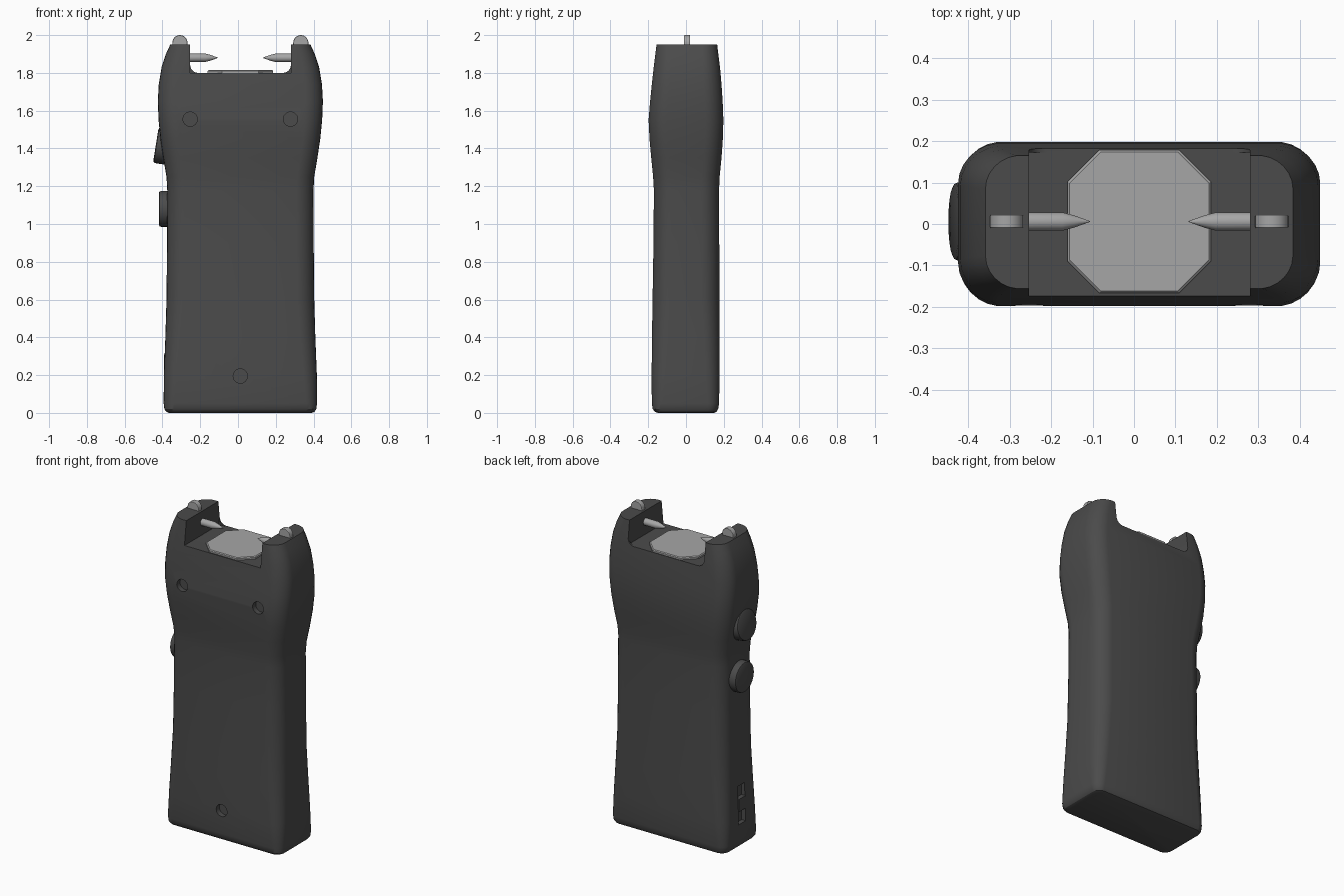
import bpy, bmesh, math
from mathutils import Matrix, Vector

if "Cube" in bpy.data.objects:
    bpy.data.objects.remove(bpy.data.objects["Cube"])

CX, CY = 0.0125, 0.006   # axis of symmetry


def material(name, v):
    m = bpy.data.materials.new(name)
    m.diffuse_color = (v, v, v, 1)
    m.use_nodes = True
    m.node_tree.nodes["Principled BSDF"].inputs["Base Color"].default_value = m.diffuse_color
    return m


dark = material("dark_plastic", 0.07)
metal = material("metal", 0.38)


def make(name, bm, mat=None, smooth=30):
    bmesh.ops.recalc_face_normals(bm, faces=bm.faces)
    me = bpy.data.meshes.new(name)
    bm.to_mesh(me)
    bm.free()
    ob = bpy.data.objects.new(name, me)
    bpy.context.collection.objects.link(ob)
    if mat:
        me.materials.append(mat)
    if smooth:
        shade(ob, smooth)
    return ob


def shade(ob, angle):
    bpy.ops.object.select_all(action='DESELECT')
    ob.select_set(True)
    bpy.context.view_layer.objects.active = ob
    bpy.ops.object.shade_smooth_by_angle(angle=math.radians(angle))


def loft(name, rings, mat=None, smooth=30):
    bm = bmesh.new()
    vs = [[bm.verts.new(p) for p in r] for r in rings]
    n = len(vs[0])
    for a, b in zip(vs, vs[1:]):
        for i in range(n):
            j = (i + 1) % n
            bm.faces.new((a[i], a[j], b[j], b[i]))
    bm.faces.new(vs[0][::-1])
    bm.faces.new(vs[-1])
    return make(name, bm, mat, smooth)


def box(name, lo, hi, mat=None):
    lo, hi = Vector(lo), Vector(hi)
    bm = bmesh.new()
    bmesh.ops.create_cube(bm, size=1, matrix=Matrix.Translation((lo + hi) / 2)
                          @ Matrix.Diagonal((*(hi - lo), 1)))
    return make(name, bm, mat, 0)


def turned(name, profile, matrix, mat=None, n=24):
    # stack of (radius, height) circles around local z
    rings = [[matrix @ Vector((r * math.cos(2 * math.pi * i / n),
                               r * math.sin(2 * math.pi * i / n), h))
              for i in range(n)] for r, h in profile]
    return loft(name, rings, mat)


def section(z, hx, y0, y1, r):
    # rounded rectangle with slightly domed sides
    pts, n = [], 6
    for k, (sx, sy) in enumerate(((1, 1), (-1, 1), (-1, -1), (1, -1))):
        for i in range(n + 1):
            a = math.pi / 2 * (k + i / n)
            x = sx * (hx - r) + r * math.cos(a)
            y = (y1 - r if sy > 0 else y0 + r) + r * math.sin(a)
            if abs(x) > hx - r:
                y *= 1 - 0.05 * min(1, r / 0.09) * (abs(x) - hx + r) / r
            pts.append((CX + x, y, z))
    return pts


# body: z, half width, front y, back y, corner radius
LEVELS = [(0, .378, -.15, .148, .04), (.006, .392, -.165, .162, .045),
          (.02, .402, -.176, .17, .05), (.05, .406, -.181, .175, .055),
          (.2, .405, -.182, .178, .07), (.4, .397, -.18, .178, .08),
          (.6, .391, -.177, .177, .09), (.9, .388, -.172, .176, .09),
          (1.18, .387, -.17, .175, .09), (1.25, .391, -.174, .178, .09),
          (1.35, .408, -.184, .188, .09), (1.45, .423, -.193, .195, .09),
          (1.55, .433, -.198, .198, .09), (1.65, .437, -.19, .194, .09),
          (1.74, .432, -.181, .188, .09), (1.83, .417, -.171, .18, .085),
          (1.9, .394, -.162, .171, .08), (1.95, .371, -.156, .165, .075)]
body = loft("body", [section(*l) for l in LEVELS], dark)

cutters = []
# top notch: filleted all the way through, square inside the rear lip
NL, NR, NZ, FR = -.253, .28, 1.8, .042
prof = [(NR, 2.2), (NL, 2.2)]
for cx, a0 in ((NL + FR, 180), (NR - FR, 270)):
    for i in range(7):
        a = math.radians(a0 + 15 * i)
        prof.append((cx + FR * math.cos(a), NZ + FR + FR * math.sin(a)))
cutters.append(loft("notch_cutter", [[(x, y, z) for x, z in prof] for y in (-.5, .5)]))
cutters.append(box("notch_floor_cutter", (NL, -.5, NZ), (NR, .172, 2.3)))

# screw holes in the front
for x, z, y in ((-.253, 1.555, -.165), (.278, 1.555, -.165), (.0125, .195, -.15)):
    m = Matrix.Translation((x, y, z)) @ Matrix.Rotation(math.pi / 2, 4, 'X')
    cutters.append(turned("screw_hole_cutter", [(.038, 0), (.038, .2)], m))

# switch slot in the left side
cutters.append(box("slot_cutter", (-.6, -.035, .15), (-.365, .035, .39)))

for c in cutters:
    c.hide_render = True
    mod = body.modifiers.new("cut", 'BOOLEAN')
    mod.operation, mod.solver, mod.object = 'DIFFERENCE', 'EXACT', c
    bpy.context.view_layer.objects.active = body
    bpy.ops.object.modifier_apply(modifier=mod.name)
    bpy.data.objects.remove(c)
shade(body, 30)

# slider inside the slot
box("slot_slider", (-.393, -.033, .23), (-.36, .033, .31), dark)

# round buttons on the left side
for name, x, z, tilt in (("upper_button", -.435, 1.418, 9), ("lower_button", -.419, 1.08, 0)):
    m = (Matrix.Translation((x, CY, z)) @ Matrix.Rotation(math.radians(tilt), 4, 'Y')
         @ Matrix.Rotation(-math.pi / 2, 4, 'Y'))
    turned(name, [(.095, -.07), (.095, -.012), (.092, -.004), (.084, 0)], m, dark, 32)


# octagonal plate on the notch floor
def octagon(h, c, z):
    return [(CX + x, CY + y, z) for x, y in
            ((h, c), (c, h), (-c, h), (-h, c), (-h, -c), (-c, -h), (c, -h), (h, -c))]


loft("octagon_plate", [octagon(.173, .096, 1.79), octagon(.173, .096, 1.81),
                       octagon(.168, .093, 1.815)], metal, 0)

# pointed electrodes and rounded top contacts, mirrored left and right
for side, s in (("left", -1), ("right", 1)):
    m = (Matrix.Translation((CX + s * .29, CY, 1.88))
         @ Matrix.Rotation(-s * math.pi / 2, 4, 'Y'))
    turned(side + "_electrode", [(.022, 0), (.022, .105), (.015, .132), (.001, .171)], m, metal)
    tab = [(-.04, 1.92), (.04, 1.92)] + [
        (.04 * math.cos(math.pi * i / 14), 1.96 + .04 * math.sin(math.pi * i / 14))
        for i in range(15)]
    loft(side + "_contact", [[(CX + s * .32 + k * x, y, 1.96 + k * (z - 1.96)) for x, z in tab]
         for k, y in ((.95, CY - .016), (1, CY - .013), (1, CY + .013), (.95, CY + .016))], metal)
